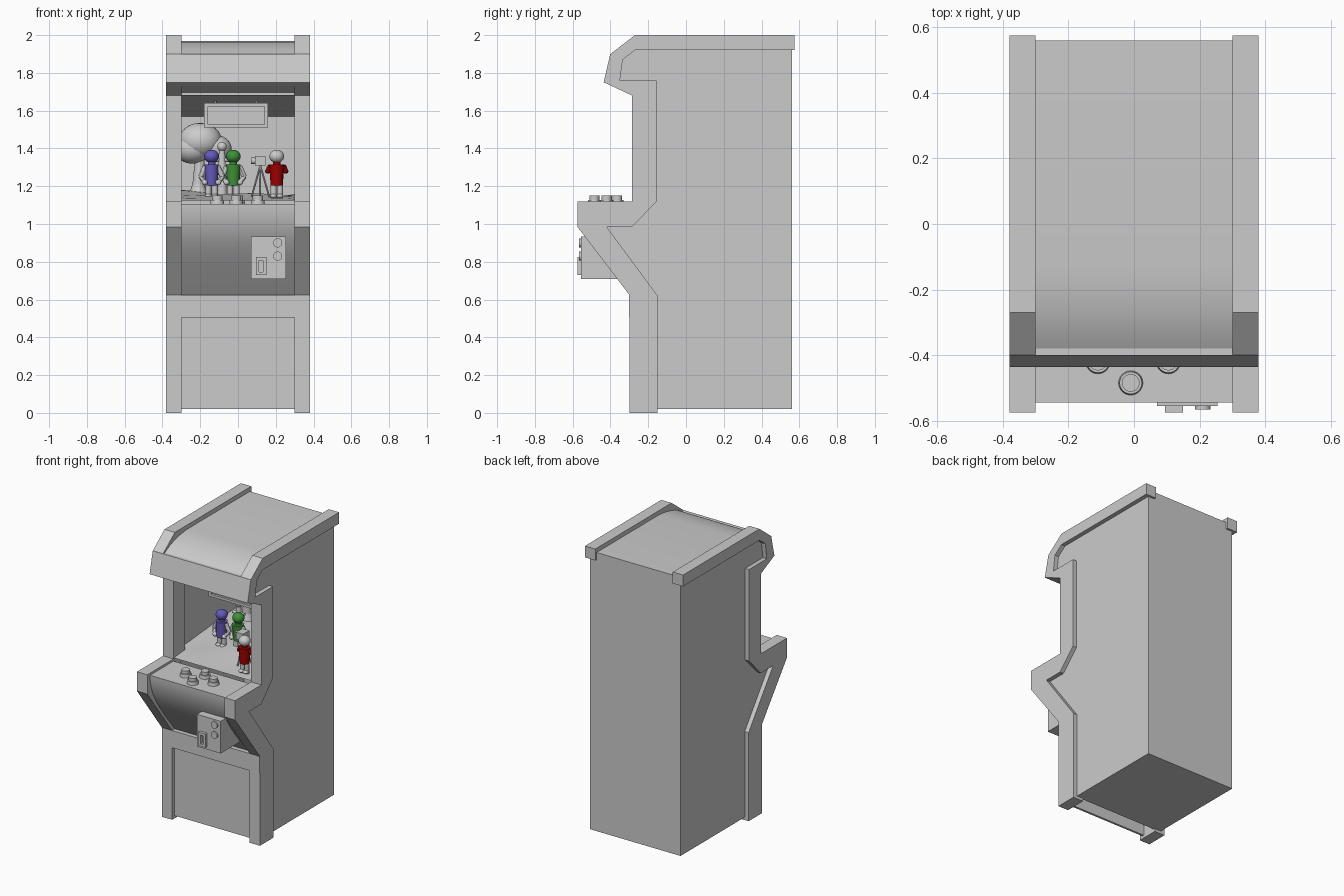
import bpy, bmesh, math
from mathutils import Vector

if "Cube" in bpy.data.objects:
    bpy.data.objects.remove(bpy.data.objects["Cube"])


def material(name, rgb):
    m = bpy.data.materials.new(name)
    m.diffuse_color = (*rgb, 1)
    m.use_nodes = True
    m.node_tree.nodes["Principled BSDF"].inputs["Base Color"].default_value = m.diffuse_color
    return m


PURPLE = material("purple", (0.13, 0.10, 0.5))
GREEN = material("green", (0.05, 0.28, 0.04))
RED = material("red", (0.35, 0.0, 0.0))
PALE = material("pale", (0.55, 0.55, 0.55))


def finish(name, bm, mat=None):
    bmesh.ops.recalc_face_normals(bm, faces=bm.faces)
    me = bpy.data.meshes.new(name)
    bm.to_mesh(me)
    bm.free()
    ob = bpy.data.objects.new(name, me)
    bpy.context.collection.objects.link(ob)
    if mat:
        me.materials.append(mat)
    return ob


def prism(name, pts, x0, x1, mat=None):
    """Side profile of (y, z) points extruded along x."""
    bm = bmesh.new()
    f = bm.faces.new([bm.verts.new((x0, y, z)) for y, z in pts])
    r = bmesh.ops.extrude_face_region(bm, geom=[f])
    moved = [v for v in r["geom"] if isinstance(v, bmesh.types.BMVert)]
    bmesh.ops.translate(bm, verts=moved, vec=(x1 - x0, 0, 0))
    return finish(name, bm, mat)


def box(name, x0, x1, y0, y1, z0, z1, mat=None):
    return prism(name, [(y0, z0), (y1, z0), (y1, z1), (y0, z1)], x0, x1, mat)


def rod(name, a, b, r0, r1=None, mat=None, seg=16):
    a, b = Vector(a), Vector(b)
    bm = bmesh.new()
    bmesh.ops.create_cone(bm, cap_ends=True, segments=seg, radius1=r0,
                          radius2=r0 if r1 is None else r1, depth=(b - a).length)
    q = (b - a).to_track_quat('Z', 'Y')
    bmesh.ops.rotate(bm, verts=bm.verts, matrix=q.to_matrix())
    bmesh.ops.translate(bm, verts=bm.verts, vec=(a + b) / 2)
    return finish(name, bm, mat)


def ball(name, c, r, mat=None, squash=(1, 1, 1)):
    bm = bmesh.new()
    bmesh.ops.create_uvsphere(bm, u_segments=20, v_segments=12, radius=r)
    bmesh.ops.scale(bm, verts=bm.verts, vec=squash)
    bmesh.ops.translate(bm, verts=bm.verts, vec=c)
    return finish(name, bm, mat)


# Thick trim following the cabinet outline on both sides
outer = [(-.30, 0), (-.30, .625), (-.575, .985), (-.575, 1.12), (-.285, 1.12),
         (-.285, 1.68), (-.435, 1.75), (-.40, 1.90), (-.27, 2.0), (.575, 2.0)]
inner = [(.575, 1.92), (-.27, 1.92), (-.335, 1.87), (-.35, 1.76), (-.155, 1.76),
         (-.155, 1.12), (-.285, .985), (-.42, .985), (-.15, .62), (-.15, 0)]
side = [(.56, 1.92)] + inner[1:-1] + [(-.15, .02), (.56, .02)]
for s, tag in ((-1, "left"), (1, "right")):
    prism(tag + "_trim", outer + inner, s * .30, s * .38)
    prism(tag + "_side_panel", side, s * .34, s * .35)

# Back, bottom and curved roof
box("back_panel", -.35, .35, .55, .56, .02, 1.96)
box("bottom_panel", -.35, .35, -.16, .55, .02, .03)
prism("roof", [(.56, 1.97), (-.13, 1.97), (-.20, 1.963), (-.27, 1.948), (-.33, 1.927),
               (-.38, 1.90), (-.38, 1.88), (-.13, 1.94), (.56, 1.94)], -.30, .30)

# Marquee and the lip under it
prism("marquee", [(-.401, 1.90), (-.436, 1.75), (-.39, 1.73), (-.36, 1.90)], -.379, .379)
prism("marquee_underside", [(-.40, 1.735), (-.285, 1.695), (-.285, 1.68), (-.27, 1.68),
                            (-.27, 1.72), (-.39, 1.76)], -.30, .30)
prism("scene_ceiling", [(-.27, 1.68), (.55, 1.57), (.55, 1.59), (-.27, 1.70)], -.34, .34)

# Lower front: curved control panel, cross piece, recessed panel
prism("control_panel", [(-.285, 1.105), (-.545, 1.105), (-.543, 1.07), (-.533, 1.02),
                        (-.512, .96), (-.48, .90), (-.44, .84), (-.385, .767),
                        (-.27, .625), (-.25, .625), (-.25, 1.0)], -.30, .30)
box("cross_piece", -.379, .379, -.301, -.25, .505, .625)
box("recessed_front_panel", -.30, .30, -.275, -.26, .02, .505)

# Control buttons
for i, (x, y) in enumerate([(-.01, -.485), (-.11, -.42), (.105, -.42), (.0, -.365)]):
    rod(f"button_base_{i}", (x, y, 1.10), (x, y, 1.128), .038, .034, seg=24)
    rod(f"button_cap_{i}", (x, y, 1.128), (x, y, 1.15), .027, seg=24)

# Coin box
prism("coin_box", [(-.555, .71), (-.32, .71), (-.42, .935), (-.555, .935)], .07, .255)
box("coin_return_left", .095, .112, -.575, -.55, .73, .825)
box("coin_return_right", .133, .15, -.575, -.55, .73, .825)
box("coin_return_top", .112, .133, -.575, -.55, .808, .825)
box("coin_return_bottom", .112, .133, -.575, -.55, .73, .747)
for z in (.90, .83):
    rod("coin_button", (.21, -.55, z), (.21, -.566, z), .024, seg=24)


# Rolling ground of the small scene
def ground_z(x, y):
    rise = min(1, (y + .28) / .35)
    return 1.125 + rise * (.025 + .015 * math.sin(9 * x + 1) * math.cos(7 * y) - .05 * min(x, 0))


bm = bmesh.new()
bmesh.ops.create_grid(bm, x_segments=24, y_segments=24, size=.5)
for v in bm.verts:
    x, y = v.co.x * .68, .135 + v.co.y * .83
    v.co = (x, y, ground_z(x, y))
finish("scene_ground", bm)

# Hanging sign: panel, four frame bars, two hangers
box("sign_panel", -.165, .145, -.055, -.045, 1.525, 1.625)
for x0, x1, z0, z1 in ((-.18, .16, 1.51, 1.528), (-.18, .16, 1.622, 1.64),
                       (-.18, -.16, 1.528, 1.622), (.14, .16, 1.528, 1.622)):
    box("sign_frame", x0, x1, -.07, -.04, z0, z1)
for x in (-.12, .10):
    rod("sign_hanger", (x, -.05, 1.63), (x, -.05, 1.665), .005)

# Tree
rod("tree_roots", (-.21, .40, 1.14), (-.21, .40, 1.21), .055, .032)
rod("tree_trunk", (-.21, .40, 1.20), (-.20, .40, 1.38), .032, .024)
for i, (x, z, r) in enumerate([(-.20, 1.44, .10), (-.24, 1.40, .085), (-.12, 1.40, .075)]):
    ball(f"tree_canopy_{i}", (x, .40, z), r, squash=(1.15, 1, .95))

# Pale statue
ball("statue_head", (-.085, .13, 1.41), .025, PALE)
rod("statue_body", (-.085, .13, 1.15), (-.085, .13, 1.39), .028, .016, PALE)
rod("statue_arms", (-.13, .13, 1.34), (-.04, .13, 1.34), .011, None, PALE)

# Camera on a tripod
box("film_camera", .09, .145, -.15, -.08, 1.31, 1.36)
rod("film_camera_lens", (.092, -.115, 1.335), (.07, -.115, 1.335), .017)
for k in range(3):
    a = k * math.tau / 3 + .5
    rod(f"tripod_leg_{k}", (.118, -.115, 1.31),
        (.118 + .055 * math.cos(a), -.115 + .055 * math.sin(a), 1.14), .005, seg=8)


# Little people
def person(tag, x, y, head_mat, body_mat, arm_mat, arm_pose):
    ball(tag + "_head", (x, y, 1.358), .039, head_mat, (1, 1, .9))
    rod(tag + "_neck", (x, y, 1.30), (x, y, 1.34), .02, None, body_mat)
    rod(tag + "_body", (x, y, 1.205), (x, y, 1.315), .033, .038, body_mat)
    for s in (-1, 1):
        shoulder = (x + s * .033, y, 1.305)
        elbow, hand = [(x + s * px, y + py, pz) for px, py, pz in arm_pose]
        rod(tag + "_upper_arm", shoulder, elbow, .014, None, arm_mat, 12)
        rod(tag + "_forearm", elbow, hand, .012, None, arm_mat, 12)
        ball(tag + "_hand", hand, .015, PALE)
        rod(tag + "_leg", (x + s * .017, y, 1.135), (x + s * .017, y, 1.21), .016, None, PALE)
        ball(tag + "_foot", (x + s * .017, y - .008, 1.148), .018, PALE, (1, 1.3, .7))


hips = [(.058, 0, 1.25), (.036, -.025, 1.22)]
forward = [(.05, .01, 1.275), (.04, .035, 1.30)]
person("purple_person", -.14, .02, PURPLE, PURPLE, PALE, hips)
person("green_person", -.025, .04, GREEN, GREEN, PALE, hips)
person("red_person", .205, -.22, PALE, RED, RED, forward)

# Smooth shading with crisp edges
bpy.ops.object.select_all(action='SELECT')
bpy.context.view_layer.objects.active = bpy.context.selected_objects[0]
bpy.ops.object.shade_smooth_by_angle(angle=math.radians(30))
